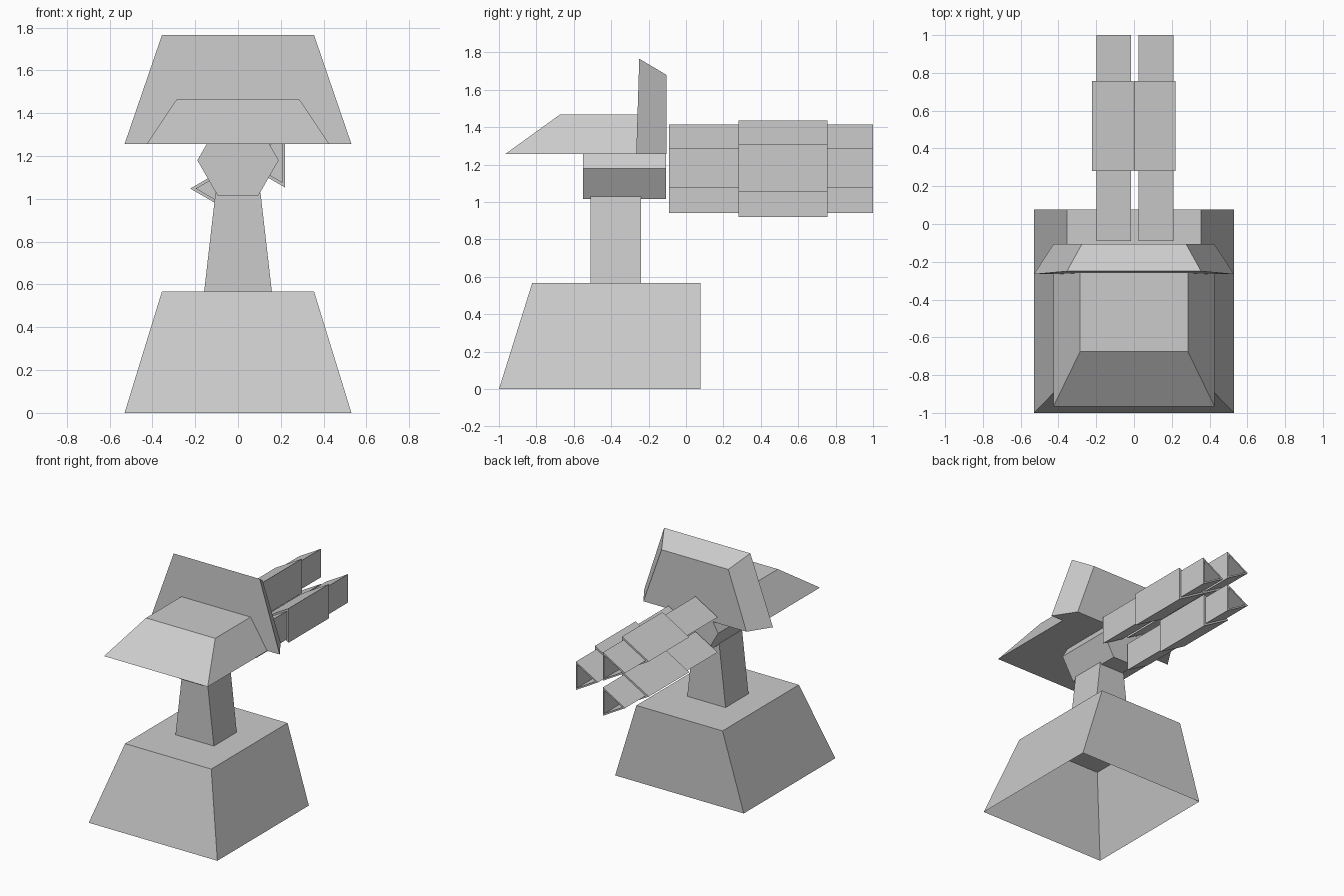
import bpy, bmesh
from math import cos, sin, radians

if "Cube" in bpy.data.objects:
    bpy.data.objects.remove(bpy.data.objects["Cube"])


def finish(name, bm):
    bmesh.ops.recalc_face_normals(bm, faces=bm.faces[:])
    mesh = bpy.data.meshes.new(name)
    bm.to_mesh(mesh)
    bm.free()
    obj = bpy.data.objects.new(name, mesh)
    bpy.context.collection.objects.link(obj)
    return obj


def loft(name, ring_a, ring_b, open_start=False):
    """Solid between two matching rings of points."""
    bm = bmesh.new()
    a = [bm.verts.new(p) for p in ring_a]
    b = [bm.verts.new(p) for p in ring_b]
    n = len(a)
    for i in range(n):
        j = (i + 1) % n
        bm.faces.new((a[i], a[j], b[j], b[i]))
    bm.faces.new(b)
    if open_start:
        bmesh.ops.recalc_face_normals(bm, faces=bm.faces[:])
    else:
        bm.faces.new(a[::-1])
    return finish(name, bm)


def rect(x, y0, y1, z):
    return [(-x, y0, z), (x, y0, z), (x, y1, z), (-x, y1, z)]


def ngon(sides, cx, cz, r, y, start):
    angles = [radians(start + 360 * i / sides) for i in range(sides)]
    return [(cx + r * cos(t), y, cz + r * sin(t)) for t in angles]


# pedestal (open underneath) and pillar
loft("base", rect(0.53, -1.0, 0.077, 0), rect(0.355, -0.822, 0.077, 0.568), open_start=True)
loft("pillar", rect(0.158, -0.51, -0.24, 0.568), rect(0.105, -0.51, -0.24, 1.03))

# hexagonal gun mount
loft("gun_mount", ngon(6, 0, 1.18, 0.19, -0.55, 0), ngon(6, 0, 1.18, 0.19, -0.107, 0))

# sloped hood
loft("hood", rect(0.427, -0.967, -0.26, 1.256), rect(0.285, -0.675, -0.25, 1.467))

# bevelled shield: large front outline, smaller back outline
loft("shield",
     [(-0.53, -0.266, 1.256), (0.53, -0.266, 1.256), (0.355, -0.25, 1.766), (-0.355, -0.25, 1.766)],
     [(-0.425, -0.105, 1.256), (0.425, -0.105, 1.256), (0.275, -0.105, 1.68), (-0.275, -0.105, 1.68)])


# triangular barrels, apex toward -x, with a recessed muzzle
def barrel(name, cx, cz):
    r = 0.122
    obj = loft(name, ngon(3, cx, cz, r, -0.09, 60), ngon(3, cx, cz, r, 1.0, 60))
    bm = bmesh.new()
    bm.from_mesh(obj.data)
    muzzle = max((f for f in bm.faces), key=lambda f: f.calc_center_median().y)
    bmesh.ops.inset_region(bm, faces=[muzzle], thickness=0.022)
    bore = bmesh.ops.extrude_discrete_faces(bm, faces=[muzzle])["faces"][0]
    bmesh.ops.translate(bm, verts=bore.verts[:], vec=(0, -0.2, 0))
    bm.to_mesh(obj.data)
    bm.free()
    loft(name + "_sleeve", ngon(3, cx, cz, 0.147, 0.28, 60), ngon(3, cx, cz, 0.147, 0.757, 60))


for label, x, z in (("right", 0.147, 1.18), ("upper_left", -0.076, 1.309), ("lower_left", -0.076, 1.048)):
    barrel(label + "_barrel", x, z)
